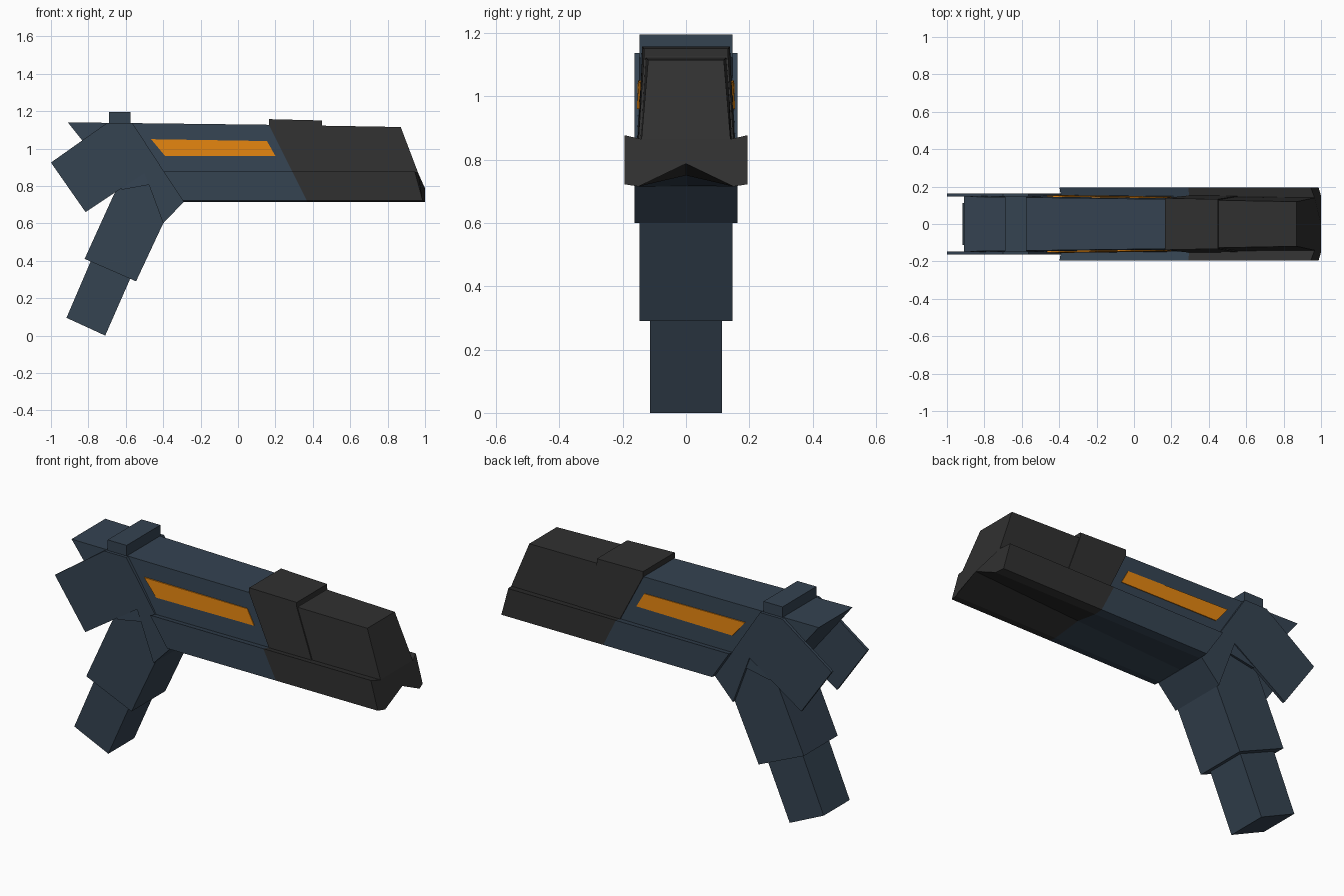
import bpy, bmesh

if "Cube" in bpy.data.objects:
    bpy.data.objects.remove(bpy.data.objects["Cube"])


def material(name, col):
    m = bpy.data.materials.new(name)
    m.diffuse_color = (*col, 1)
    m.use_nodes = True
    m.node_tree.nodes["Principled BSDF"].inputs["Base Color"].default_value = m.diffuse_color
    return m


NAVY = material("navy", (0.035, 0.056, 0.083))
DARK = material("charcoal", (0.03, 0.03, 0.03))
ORANGE = material("orange", (0.76, 0.23, 0.005))


def loft(bm, a, b):
    """Bridge two rings of points into a closed solid."""
    va, vb = [bm.verts.new(p) for p in a], [bm.verts.new(p) for p in b]
    n = len(va)
    bm.faces.new(va)
    bm.faces.new(vb[::-1])
    for i in range(n):
        j = (i + 1) % n
        bm.faces.new((va[j], va[i], vb[i], vb[j]))


def finish(bm, name, mat):
    bmesh.ops.recalc_face_normals(bm, faces=bm.faces)
    me = bpy.data.meshes.new(name)
    bm.to_mesh(me)
    bm.free()
    me.materials.append(mat)
    ob = bpy.data.objects.new(name, me)
    bpy.context.collection.objects.link(ob)


def prism(name, pts, half, mat, thick=None):
    """Side profile (x, z) given width; with thick, a plate on each side."""
    width = half if callable(half) else (lambda x, z: half)
    bm = bmesh.new()

    def ring(side, inset=0):
        return [(x, side * (width(x, z) - inset), z) for x, z in pts]
    if thick is None:
        loft(bm, ring(-1), ring(1))
    else:
        for s in (-1, 1):
            loft(bm, ring(s), ring(s, thick))
    finish(bm, name, mat)


def body_half(x, z, grow=0.0):
    """Body narrows toward the muzzle and toward the top."""
    t = min(1, max(0, (x + 0.58) / 1.45))
    u = (1.13 - z) / 0.26
    top, low = 0.147 - 0.029 * t, 0.157 - 0.017 * t
    return top + (low - top) * u + grow


def split_x(z):
    """Slanted line where the navy body meets the dark muzzle."""
    return 0.165 + (1.127 - z) * 0.5


# Upper body
prism("upper_body", [(-0.91, 1.14), (split_x(1.127), 1.127), (split_x(0.82), 0.82),
                     (-0.40, 0.82), (-0.62, 0.78), (-0.83, 1.04)], body_half, NAVY)
prism("muzzle", [(split_x(1.127), 1.127), (0.87, 1.115), (0.965, 0.865),
                 (0.94, 0.82), (split_x(0.82), 0.82)], body_half, DARK)

# Raised sleeve with the front sight on top
prism("muzzle_sleeve", [(0.165, 1.157), (0.45, 1.15), (0.45, 1.125), (0.555, 0.86),
                        (split_x(0.86), 0.86), (0.165, 1.127)],
      lambda x, z: body_half(x, min(z, 1.127), 0.006), DARK)

# Orange side panels
prism("side_panels", [(-0.465, 1.05), (0.155, 1.04), (0.2, 0.96), (-0.39, 0.96)],
      lambda x, z: body_half(x, z, 0.004), ORANGE, 0.01)


# Lower rail with a V groove that deepens toward the muzzle
def rail_ring(xs, apex):
    right = [(0.142, 0.865), (0.195, 0.877), (0.195, 0.722), (0.15, 0.715)]
    ring = [(x, y, z) for x, (y, z) in zip(xs, right)] + [(xs[4], 0, apex)]
    return ring + [(x, -y, z) for x, y, z in ring[3::-1]]


split = rail_ring([split_x(z) for z in (0.865, 0.877, 0.722, 0.715, 0.75)], 0.75)
rear = rail_ring([-0.39, -0.398, -0.295, -0.29, -0.29], 0.717)
front = rail_ring([0.965, 0.945, 0.987, 1.0, 1.0], 0.787)
for name, a, b, mat in (("rail_rear", rear, split, NAVY), ("rail_front", split, front, DARK)):
    bm = bmesh.new()
    loft(bm, a, b)
    finish(bm, name, mat)

# Chevron side plates, and the solid bridge under the body
prism("side_plates", [(-0.70, 1.137), (-0.565, 1.137), (-0.29, 0.715), (-0.40, 0.60),
                      (-0.50, 0.87), (-0.815, 0.66), (-1.0, 0.925)], 0.163, NAVY, 0.016)
prism("frame_bridge", [(-0.42, 0.91), (-0.29, 0.715), (-0.40, 0.60), (-0.50, 0.87)],
      0.162, NAVY)

# Grip
prism("grip_upper", [(-0.82, 0.41), (-0.545, 0.29), (-0.40, 0.60), (-0.48, 0.88),
                     (-0.62, 0.84), (-0.67, 0.74)], 0.147, NAVY)
prism("grip_lower", [(-0.78, 0.415), (-0.565, 0.33), (-0.71, 0.0), (-0.917, 0.095)],
      0.113, NAVY)

# Rear sight
prism("rear_sight", [(-0.69, 1.12), (-0.69, 1.195), (-0.575, 1.195), (-0.575, 1.12)],
      0.147, NAVY)
